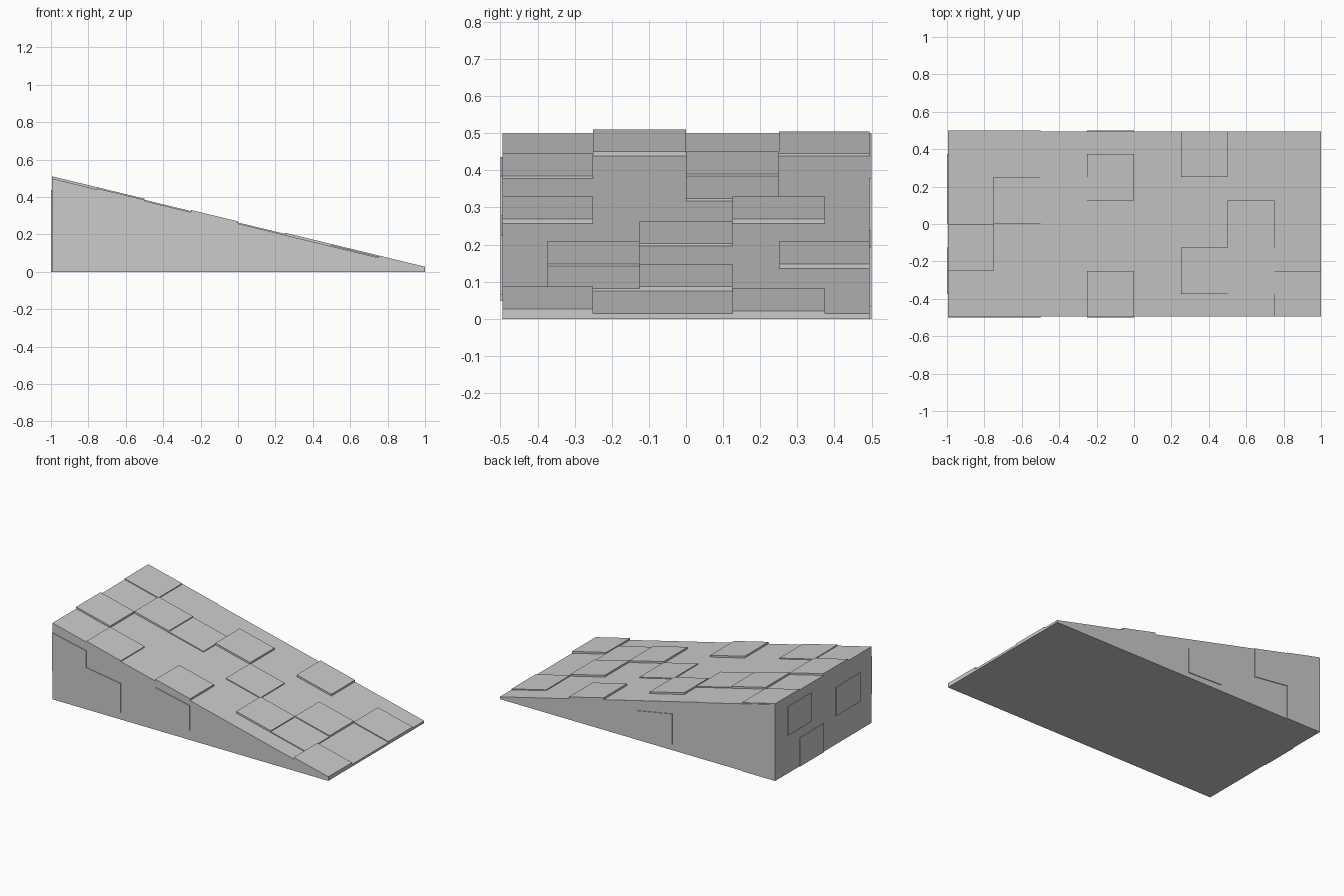
import bpy, bmesh

if "Cube" in bpy.data.objects:
    bpy.data.objects.remove(bpy.data.objects["Cube"])

X0, X1, Y = -0.995, 1.0, 0.495


def slope(x):
    return 0.015 + 0.2425 * (1 - x)


def make(name, bm):
    bmesh.ops.recalc_face_normals(bm, faces=bm.faces)
    me = bpy.data.meshes.new(name)
    bm.to_mesh(me)
    bm.free()
    ob = bpy.data.objects.new(name, me)
    bpy.context.collection.objects.link(ob)
    return ob


def slab(bm, quad, off):
    """Raised panel: quad on the wedge surface pushed out by off."""
    a = [bm.verts.new(p) for p in quad]
    b = [bm.verts.new([p[i] + off[i] for i in range(3)]) for p in quad]
    bm.faces.new(a)
    bm.faces.new(b)
    for i in range(4):
        j = (i + 1) % 4
        bm.faces.new((a[i], a[j], b[j], b[i]))


# Wedge body
bm = bmesh.new()
profile = [(X0, 0), (X1, 0), (X1, slope(X1)), (X0, slope(X0))]
f = bm.faces.new([bm.verts.new((x, -Y, z)) for x, z in profile])
ext = bmesh.ops.extrude_face_region(bm, geom=[f])
bmesh.ops.translate(bm, vec=(0, 2 * Y, 0),
                    verts=[v for v in ext['geom'] if isinstance(v, bmesh.types.BMVert)])
make("ramp_body", bm)

# Paving tiles on the slope: start x, start y, thickness
THICK, THIN = 0.012, 0.006
tiles = [
    (-1, -.25, THICK), (-1, .25, THIN),
    (-.75, -.5, THIN), (-.75, 0, THICK), (-.5, 0, THIN),
    (-.25, .125, THICK), (-.25, -.5, THICK),
    (0, -.125, THIN), (.25, -.375, THICK), (.25, .25, THICK),
    (.5, -.375, THIN), (.5, -.125, THICK),
    (.75, -.5, THICK), (.75, .125, THIN),
]
bm = bmesh.new()
for x, y, t in tiles:
    xa, xb = max(x, X0), x + .25
    ya, yb = max(y, -Y), min(y + .25, Y)
    slab(bm, [(xa, ya, slope(xa)), (xb, ya, slope(xb)),
              (xb, yb, slope(xb)), (xa, yb, slope(xa))], (0, 0, t))
make("slope_tiles", bm)

# Side wall blocks: side, start x, lower and upper fraction of wall height
blocks = [
    (-1, -1, .375, .875), (-1, -.75, .125, .625), (-1, -.25, .25, .875),
    (1, -1, .5, 1), (1, -1, 0, .5), (1, -.75, .5, 1), (1, -.25, .125, .75),
]
bm = bmesh.new()
for s, x, lo, hi in blocks:
    xa, xb = max(x, X0), x + .25
    slab(bm, [(xa, s * Y, lo * slope(xa)), (xb, s * Y, lo * slope(xb)),
              (xb, s * Y, hi * slope(xb)), (xa, s * Y, hi * slope(xa))],
         (0, s * .005, 0))
make("side_blocks", bm)

# Blocks on the tall end wall: start y, start z
bm = bmesh.new()
for y, z in [(.125, .25), (-.375, .1875), (0, 0)]:
    slab(bm, [(X0, y, z), (X0, y + .25, z), (X0, y + .25, z + .1875),
              (X0, y, z + .1875)], (-.005, 0, 0))
make("end_blocks", bm)
